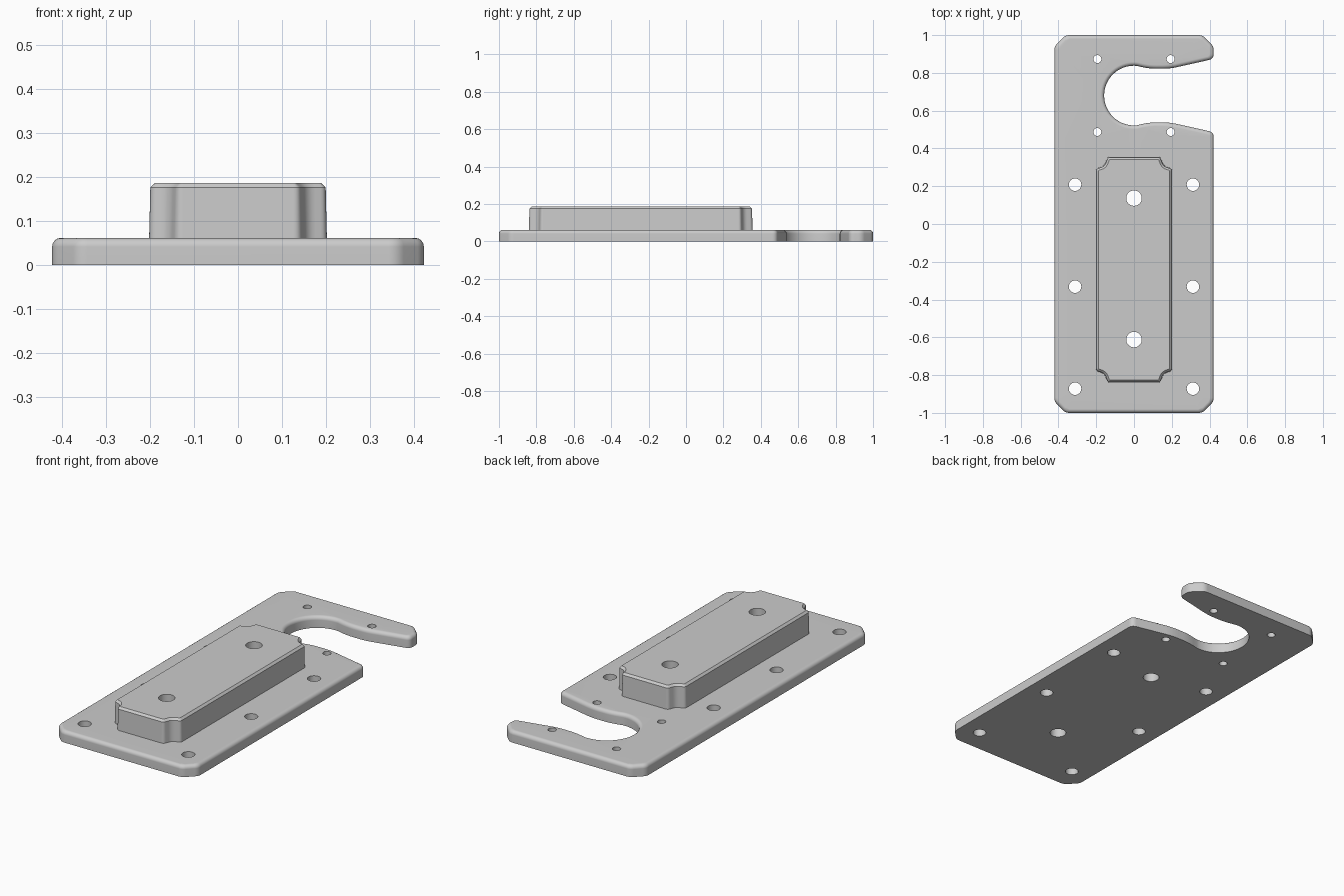
import bpy, bmesh
from math import cos, sin, pi, radians
from mathutils import Vector

old = bpy.data.objects.get("Cube")
if old:
    bpy.data.objects.remove(old, do_unlink=True)

steel = bpy.data.materials.new("plain grey")
steel.use_nodes = True
grey = (0.6, 0.6, 0.6, 1)
steel.diffuse_color = grey
bsdf = steel.node_tree.nodes["Principled BSDF"]
bsdf.inputs["Base Color"].default_value = grey
bsdf.inputs["Roughness"].default_value = 0.6


def rounded(corners, steps=5):
    """Closed outline from (x, y, cut) corners, each softened by a small curve."""
    out = []
    for i, (x, y, cut) in enumerate(corners):
        p = Vector((x, y))
        if cut == 0:
            out.append(p)
            continue
        before = Vector(corners[i - 1][:2])
        after = Vector(corners[(i + 1) % len(corners)][:2])
        a = p + (before - p).normalized() * cut
        b = p + (after - p).normalized() * cut
        for k in range(steps + 1):
            t = k / steps
            out.append(a * (1 - t) ** 2 + p * 2 * t * (1 - t) + b * t * t)
    return out


def inset(outline, d):
    """Counter-clockwise outline moved inwards by d."""
    out = []
    for i, p in enumerate(outline):
        u = (p - outline[i - 1]).normalized()
        v = (outline[(i + 1) % len(outline)] - p).normalized()
        n1, n2 = Vector((-u.y, u.x)), Vector((-v.y, v.x))
        out.append(p + (n1 + n2) * d / (1 + n1.dot(n2)))
    return out


def circle(x, y, r, n=32):
    return [Vector((x + r * cos(2 * pi * k / n), y + r * sin(2 * pi * k / n)))
            for k in range(n)]


def drilled_slab(name, outline, profile, holes):
    """Stack inset outlines along a (inset, z) profile, with round through holes."""
    bm = bmesh.new()

    def ring(points, z):
        return [bm.verts.new((p.x, p.y, z)) for p in points]

    def wall(lower, upper):
        for i in range(len(lower)):
            bm.faces.new((lower[i - 1], lower[i], upper[i], upper[i - 1]))

    def cap(loops):
        edges = []
        for loop in loops:
            for i in range(len(loop)):
                pair = (loop[i - 1], loop[i])
                edges.append(bm.edges.get(pair) or bm.edges.new(pair))
        bmesh.ops.triangle_fill(bm, use_beauty=True, edges=edges, normal=(0, 0, 1))

    rings = [ring(inset(outline, d), z) for d, z in profile]
    for lower, upper in zip(rings, rings[1:]):
        wall(lower, upper)
    bottoms, tops = [rings[0]], [rings[-1]]
    for x, y, r in holes:
        bottoms.append(ring(circle(x, y, r), profile[0][1]))
        tops.append(ring(circle(x, y, r), profile[-1][1]))
        wall(tops[-1], bottoms[-1])
    cap(bottoms)
    cap(tops)
    # Point the flat caps up and down
    for f in bm.faces:
        f.normal_update()
        flat = abs(f.normal.z) > 0.999
        up = f.calc_center_median().z > profile[0][1] + 0.01
        if flat and (f.normal.z > 0) != up:
            f.normal_flip()

    mesh = bpy.data.meshes.new(name)
    bm.to_mesh(mesh)
    bm.free()
    mesh.materials.append(steel)
    obj = bpy.data.objects.new(name, mesh)
    bpy.context.collection.objects.link(obj)
    bpy.ops.object.select_all(action='DESELECT')
    obj.select_set(True)
    bpy.context.view_layer.objects.active = obj
    bpy.ops.object.shade_smooth_by_angle(angle=radians(30))
    obj.modifiers.new("even_shading", 'WEIGHTED_NORMAL').keep_sharp = True


# Base plate: clipped corners and a keyhole slot open on one side
W, C = 0.422, 0.06
SLOT_Y, SLOT_R = 0.68, 0.158
arc = [(SLOT_R * cos(radians(a)), SLOT_Y + SLOT_R * sin(radians(a)), 0)
       for a in range(275, 84, -5)]
lip = [(0.08, 0.142, 0.04), (0.19, 0.142, 0.04), (W, 0.194, 0.026)]
lower_lip = [(x, SLOT_Y - d, cut) for x, d, cut in reversed(lip)]
upper_lip = [(x, SLOT_Y + d, cut) for x, d, cut in lip]
plate_corners = [
    (-W + C, -1, 0.02), (W - C, -1, 0.02), (W, -1 + C, 0.02),
    *lower_lip, *arc, *upper_lip,
    (W, 1 - C, 0.02), (W - C, 1, 0.02), (-W + C, 1, 0.02),
    (-W, 1 - C, 0.02), (-W, -1 + C, 0.02)]
TOP, FILLET = 0.062, 0.02
plate_profile = [(0, 0)] + [
    (FILLET * (1 - cos(k * pi / 8)), TOP - FILLET * (1 - sin(k * pi / 8)))
    for k in range(5)]

# Screw holes: (x, y, radius)
centre_holes = [(0, y, 0.041) for y in (0.137, -0.612)]
side_holes = []
for side in (-1, 1):
    side_holes += [(side * 0.312, y, 0.033) for y in (0.208, -0.332, -0.872)]
    side_holes += [(side * 0.194, y, 0.021) for y in (0.873, 0.487)]
drilled_slab("base_plate", rounded(plate_corners), plate_profile,
             centre_holes + side_holes)

# Raised block: notched corners, slight draft and a chamfered top
HX, HY, BLOCK_Y = 0.202, 0.598, -0.242
quarter = [(HX, HY - 0.062, 0.015), (0.157, HY - 0.048, 0.02), (0.14, HY, 0.015)]
block_corners = []
for sx, sy in ((1, 1), (-1, 1), (-1, -1), (1, -1)):
    part = quarter if sx * sy > 0 else quarter[::-1]
    block_corners += [(sx * x, BLOCK_Y + sy * y, cut) for x, y, cut in part]
drilled_slab("raised_block", rounded(block_corners),
             [(0, 0.05), (0.003, 0.176), (0.014, 0.187)], centre_holes)
